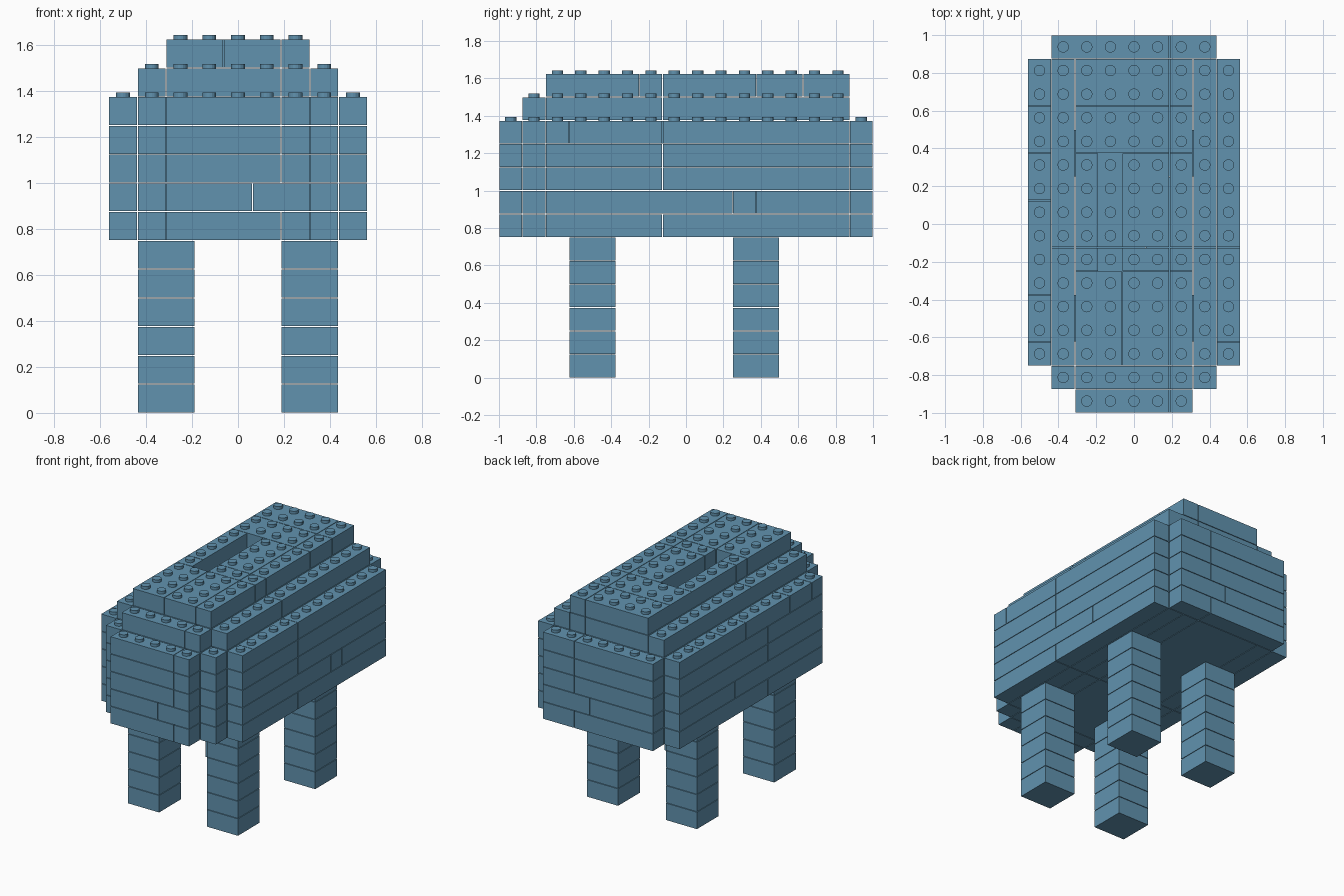
import bpy, bmesh, math
from mathutils import Matrix, Vector

if "Cube" in bpy.data.objects:
    bpy.data.objects.remove(bpy.data.objects["Cube"])

U = 0.125          # one stud pitch, also one brick height
GAP = 0.002        # half of the seam between bricks
STUD_R, STUD_H = 0.03, 0.02

blue = bpy.data.materials.new("dusty_blue")
blue.use_nodes = True
blue.diffuse_color = (0.12, 0.29, 0.43, 1)
blue.node_tree.nodes["Principled BSDF"].inputs["Base Color"].default_value = blue.diffuse_color


def grid(xs, ys):
    """Bricks (x0, x1, y0, y1) in stud counts between consecutive cuts."""
    return [(a, b, c, d) for a, b in zip(xs, xs[1:]) for c, d in zip(ys, ys[1:])]


def cells(bricks):
    return {(x, y) for a, b, c, d in bricks for x in range(a, b) for y in range(c, d)}


def place(x, y, z):
    return Vector(((x - 4.5) * U, (y - 8) * U, z * U))


def course(name, bricks, level, above=()):
    """One course of bricks, with studs wherever the next course leaves them open."""
    bm = bmesh.new()
    for a, b, c, d in bricks:
        size = Vector(((b - a) * U, (d - c) * U, U)) - Vector((GAP, GAP, GAP)) * 2
        mid = place((a + b) / 2, (c + d) / 2, level + 0.5)
        bmesh.ops.create_cube(bm, size=1, matrix=Matrix.Translation(mid) @ Matrix.Diagonal((*size, 1)))
    for x, y in sorted(cells(bricks) - cells(above)):
        top = place(x + 0.5, y + 0.5, level + 1) + Vector((0, 0, STUD_H / 2 - GAP))
        bmesh.ops.create_cone(bm, cap_ends=True, segments=16, radius1=STUD_R, radius2=STUD_R,
                              depth=STUD_H, matrix=Matrix.Translation(top))
    mesh = bpy.data.meshes.new(name)
    bm.to_mesh(mesh)
    bm.free()
    mesh.materials.append(blue)
    obj = bpy.data.objects.new(name, mesh)
    bpy.context.collection.objects.link(obj)
    return obj


# Four legs, each a stack of square bricks
for side, x in (("right", 1), ("left", 6)):
    for end, y in (("front", 3), ("back", 10)):
        leg = [(x, x + 2, y, y + 2)]
        for level in range(6):
            course(f"{end}_{side}_leg_brick_{level + 1}", leg, level, leg)

# Body courses with a stepped front and back
def body(front_cut, right_cuts, left_cuts, core_cuts):
    return (grid([2, front_cut, 7], [0, 1])
            + grid([1, 2, front_cut, 7, 8], [1, 2])
            + grid([0, 1], right_cuts)
            + grid([1, 2, front_cut, 7, 8], core_cuts)
            + grid([8, 9], left_cuts)
            + grid([1, front_cut, 8], [15, 16]))

plain = body(6, [2, 7, 15], [2, 7, 15], [2, 7, 15])
staggered = body(5, [2, 10, 15], [2, 10, 11, 15], [2, 10, 15])
rim = body(6, [2, 3, 5, 9, 11, 13, 15], [2, 3, 7, 15], [2, 7, 15])

# Two narrower courses on top, the last one with a slot
shoulder = grid([2, 6, 7], [1, 2]) + grid([1, 2, 6, 7, 8], [2, 7, 15])
crown = (grid([2, 4, 6, 7], [2, 6])
         + grid([2, 3], [6, 7, 11]) + grid([4, 6, 7], [6, 7, 11])
         + grid([2, 6, 7], [11, 13, 15]))

stack = [plain, staggered, plain, plain, rim, shoulder, crown, []]
names = ["body_base", "body_lower", "body_middle", "body_upper", "body_rim", "shoulder", "crown"]
for i, name in enumerate(names):
    course(f"{name}_course", stack[i], 6 + i, stack[i + 1])
